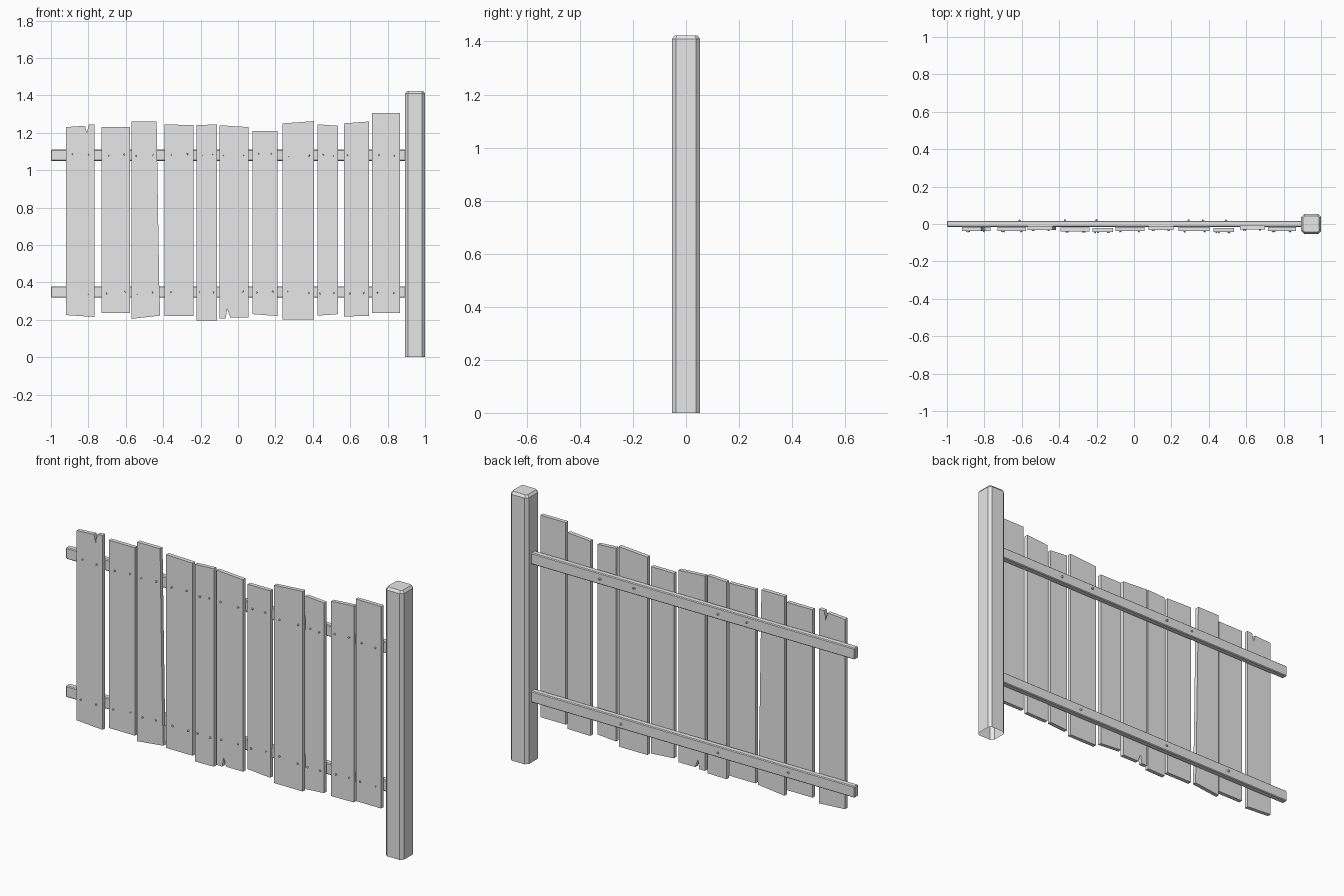
import bpy, bmesh, math, random
from mathutils import Matrix, Vector

random.seed(4)
cube = bpy.data.objects.get("Cube")
if cube:
    bpy.data.objects.remove(cube)

grey = bpy.data.materials.new("plain_grey")
grey.use_nodes = True
grey.diffuse_color = (0.8, 0.8, 0.8, 1)
grey.node_tree.nodes["Principled BSDF"].inputs["Base Color"].default_value = (0.8, 0.8, 0.8, 1)


def finish(bm, name):
    bmesh.ops.recalc_face_normals(bm, faces=bm.faces)
    mesh = bpy.data.meshes.new(name)
    bm.to_mesh(mesh)
    bm.free()
    mesh.materials.append(grey)
    obj = bpy.data.objects.new(name, mesh)
    bpy.context.collection.objects.link(obj)
    return obj


def board(name, outline, front, back):
    """Extrude an (x, z) outline from front y to back y."""
    bm = bmesh.new()
    face = bm.faces.new([bm.verts.new((x, front, z)) for x, z in outline])
    ext = bmesh.ops.extrude_face_region(bm, geom=[face])
    moved = [v for v in ext["geom"] if isinstance(v, bmesh.types.BMVert)]
    bmesh.ops.translate(bm, verts=moved, vec=(0, back - front, 0))
    return finish(bm, name)


def nail(bm, x, y, z, length, radius, tilt):
    """Short peg along y, leaning by tilt."""
    turn = Matrix.Rotation(tilt, 4, 'Z') @ Matrix.Rotation(math.pi / 2, 4, 'X')
    bmesh.ops.create_cone(bm, cap_ends=True, segments=6, radius1=radius, radius2=radius,
                          depth=length, matrix=Matrix.Translation((x, y, z)) @ turn)


# Post: chamfered square column with a chamfered top and open base
def octagon(bm, half, cut, z):
    ring = []
    for k in range(4):
        turn = Matrix.Rotation(k * math.pi / 2, 3, 'Z')
        for p in ((half, -half + cut, 0), (half, half - cut, 0)):
            ring.append(bm.verts.new(turn @ Vector(p) + Vector((0.947, 0, z))))
    return ring


bm = bmesh.new()
rings = [octagon(bm, 0.053, 0.015, 0), octagon(bm, 0.053, 0.015, 1.41),
         octagon(bm, 0.043, 0.008, 1.423)]
for low, high in zip(rings, rings[1:]):
    for i in range(8):
        j = (i + 1) % 8
        bm.faces.new((low[i], low[j], high[j], high[i]))
bm.faces.new(rings[-1])
finish(bm, "post")

# Rails: two long beams with softened edges
for name, z in (("lower_rail", 0.348), ("upper_rail", 1.08)):
    rail = board(name, [(-1, z - 0.03), (0.9, z - 0.03), (0.9, z + 0.03), (-1, z + 0.03)],
                 -0.015, 0.017)
    bevel = rail.modifiers.new("edge", 'BEVEL')
    bevel.width = 0.004
    bevel.segments = 1

# Planks: left x, right x, top left/right z, bottom left/right z, front y
planks = [
    (-0.92, -0.767, 1.23, 1.245, 0.225, 0.215, -0.038),
    (-0.73, -0.578, 1.23, 1.23, 0.235, 0.235, -0.038),
    (-0.57, -0.435, 1.26, 1.26, 0.205, 0.222, -0.031),
    (-0.393, -0.238, 1.245, 1.24, 0.22, 0.22, -0.040),
    (-0.222, -0.112, 1.24, 1.245, 0.195, 0.197, -0.043),
    (-0.099, 0.056, 1.24, 1.23, 0.208, 0.213, -0.038),
    (0.078, 0.211, 1.21, 1.21, 0.23, 0.22, -0.031),
    (0.238, 0.406, 1.25, 1.262, 0.202, 0.202, -0.038),
    (0.425, 0.535, 1.245, 1.237, 0.222, 0.23, -0.043),
    (0.567, 0.70, 1.25, 1.26, 0.218, 0.22, -0.030),
    (0.717, 0.866, 1.305, 1.305, 0.235, 0.235, -0.038),
]
# Splits in the plank ends and the worn side, keyed by plank number
bottom_split = {6: [(-0.066, 0.208), (-0.058, 0.258), (-0.042, 0.213)]}
top_split = {1: [(-0.797, 1.243), (-0.805, 1.215), (-0.807, 1.196), (-0.818, 1.237)]}
worn_side = {3: [(-0.416, 0.222), (-0.421, 0.38), (-0.43, 0.93)]}

nails = bmesh.new()
for n, (x0, x1, tl, tr, bl, br, front) in enumerate(planks, 1):
    outline = [(x0, bl)] + bottom_split.get(n, [])
    outline += worn_side.get(n, [(x1, br)])
    outline += [(x1, tr)] + top_split.get(n, []) + [(x0, tl)]
    board(f"plank_{n}", outline, front, front + 0.021)
    # Two nails into each rail
    for z in (0.345, 1.08):
        for t in (0.2, 0.8):
            nail(nails, x0 + (x1 - x0) * t + random.uniform(-0.008, 0.008), front,
                 z + random.uniform(-0.006, 0.008), 0.012, 0.005, random.uniform(-0.5, 0.5))

# Nail tips breaking through the back of the rails
for x, z in ((-0.37, 1.08), (-0.2, 1.08), (0.29, 1.085), (0.49, 1.08),
             (0.37, 0.345), (-0.2, 0.345), (-0.61, 0.35)):
    nail(nails, x, 0.017, z, 0.016, 0.005, random.uniform(-0.9, 0.9))
finish(nails, "nails")
